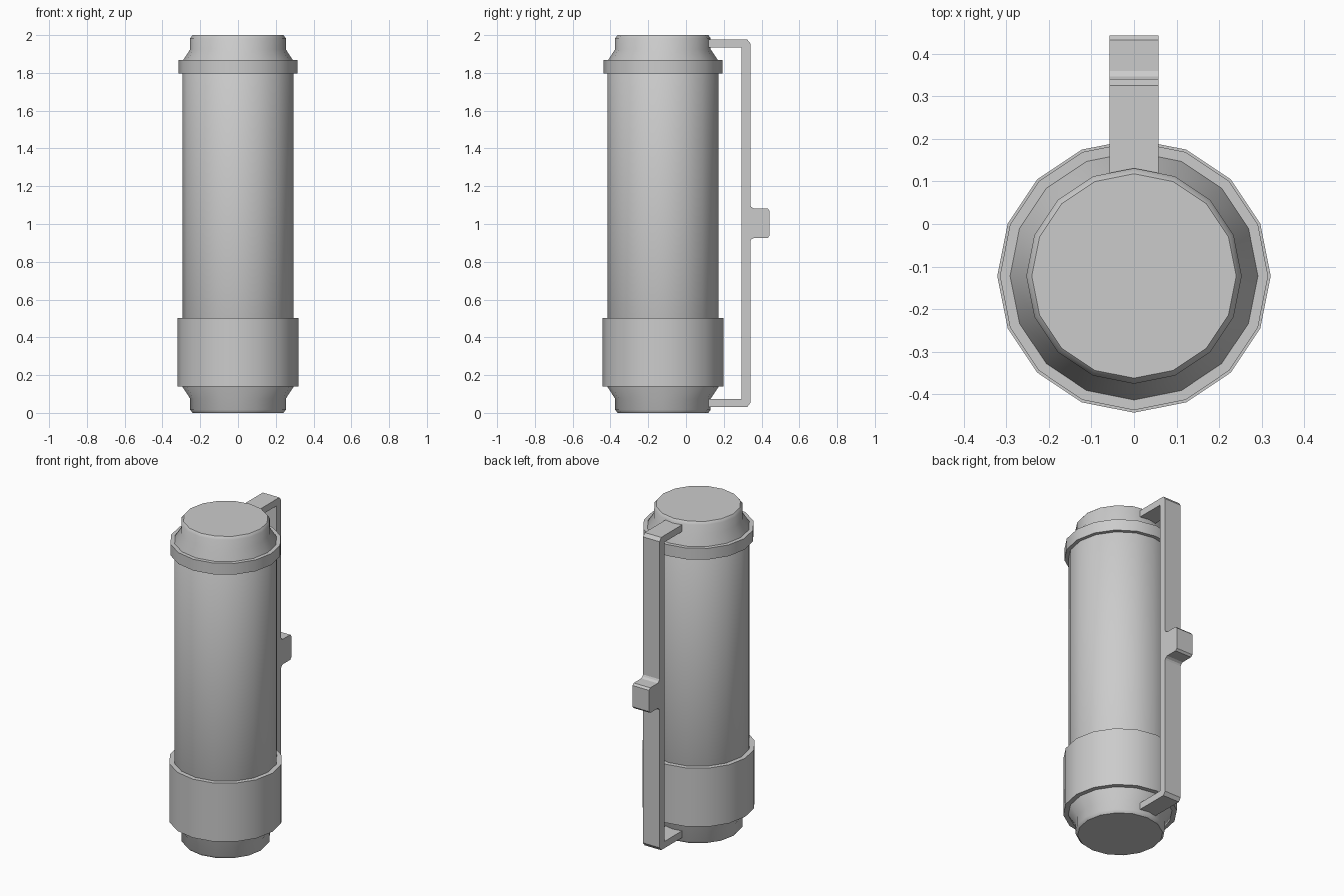
import bpy, bmesh, math
from mathutils import Vector

if "Cube" in bpy.data.objects:
    bpy.data.objects.remove(bpy.data.objects["Cube"])

SIDES = 16
AXIS_Y = -0.122      # centre line of the canister
MID_Z = 1.004        # mirror height of the bracket


def finish(name, bm):
    bmesh.ops.recalc_face_normals(bm, faces=bm.faces)
    mesh = bpy.data.meshes.new(name)
    bm.to_mesh(mesh)
    bm.free()
    obj = bpy.data.objects.new(name, mesh)
    bpy.context.collection.objects.link(obj)
    return obj


def lathe(name, profile):
    """Spin (radius, z) points around the canister axis, shaded smooth with sharp rims."""
    bm = bmesh.new()
    verts = [bm.verts.new((r, AXIS_Y, z)) for r, z in profile]
    edges = [bm.edges.new(pair) for pair in zip(verts, verts[1:])]
    bmesh.ops.spin(bm, geom=verts + edges, cent=(0, AXIS_Y, 0), axis=(0, 0, 1),
                   angle=math.tau, steps=SIDES)
    bmesh.ops.remove_doubles(bm, verts=bm.verts, dist=1e-4)
    obj = finish(name, bm)
    bpy.ops.object.select_all(action='DESELECT')
    obj.select_set(True)
    bpy.context.view_layer.objects.active = obj
    bpy.ops.object.shade_smooth_by_angle(angle=math.radians(40))
    return obj


def extrude_side_profile(name, points, half_width):
    """Extrude a (y, z) outline across x."""
    bm = bmesh.new()
    face = bm.faces.new([bm.verts.new((-half_width, y, z)) for y, z in points])
    moved = bmesh.ops.extrude_face_region(bm, geom=[face], use_keep_orig=True)['geom']
    bmesh.ops.translate(bm, vec=Vector((2 * half_width, 0, 0)),
                        verts=[g for g in moved if isinstance(g, bmesh.types.BMVert)])
    return finish(name, bm)


# Main body with a flared, chamfered cap at each end
half = [(0, 0), (0.24, 0), (0.253, 0.016), (0.253, 0.075), (0.293, 0.136)]
lathe("canister_body", half + [(r, 2 - z) for r, z in reversed(half)])


# Raised bands around the body
def band(name, radius, z0, z1):
    lathe(name, [(0.27, z0), (radius, z0), (radius, z1), (0.27, z1), (0.27, z0)])


band("upper_band", 0.315, 1.797, 1.867)
band("lower_band", 0.321, 0.139, 0.503)

# Rear bracket: upper half outline, mirrored downwards
outer = [(0.12, 1.976), (0.325, 1.976), (0.341, 1.955), (0.341, 1.1),
         (0.346, 1.09), (0.359, 1.082), (0.432, 1.082), (0.443, 1.07)]
inner = [(0.295, 1.934), (0.12, 1.934)]


def flip(points):
    return [(y, 2 * MID_Z - z) for y, z in reversed(points)]


extrude_side_profile("rear_bracket", outer + flip(outer) + flip(inner) + inner, 0.057)
